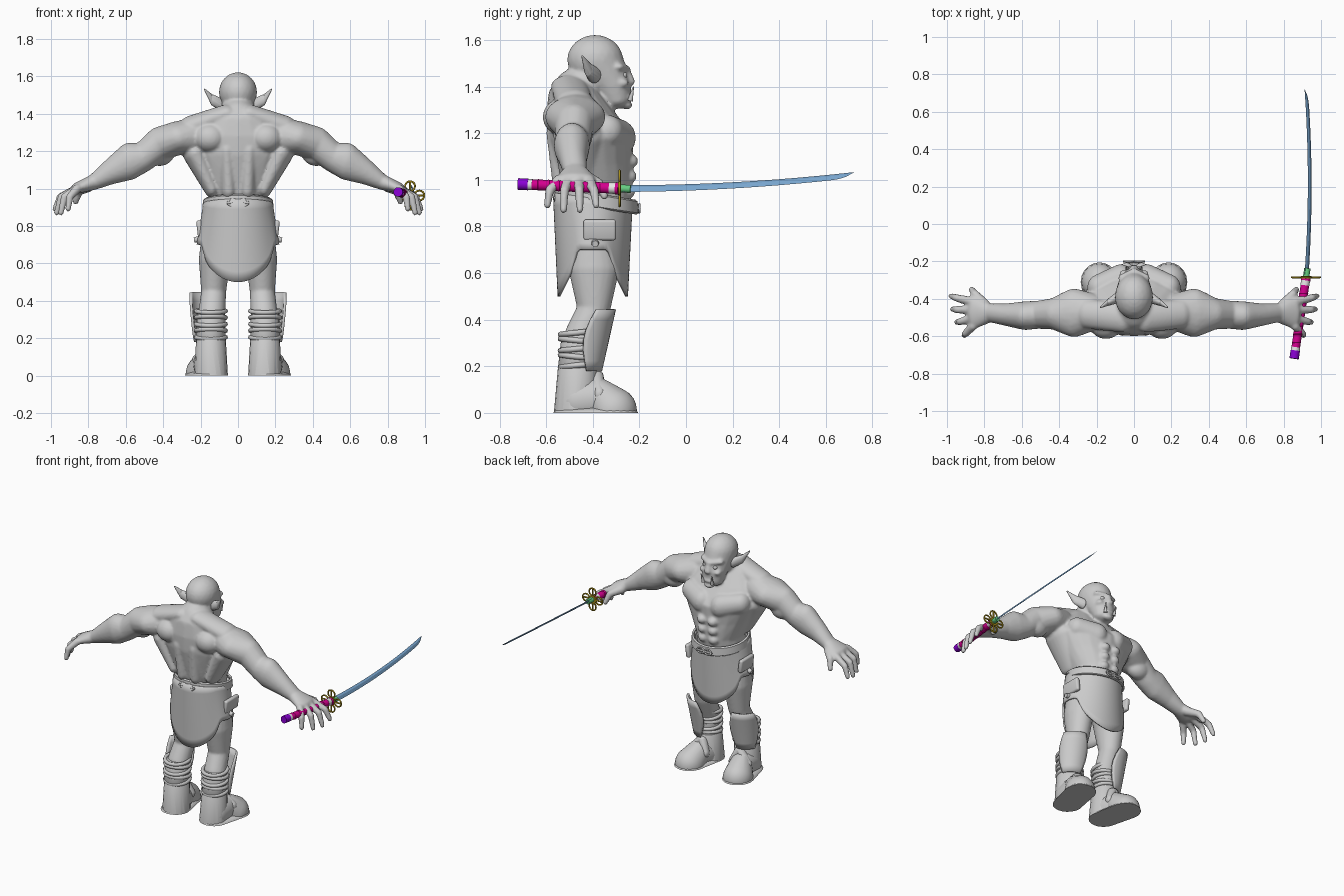
import bpy, bmesh, math
from mathutils import Matrix, Vector

default_cube = bpy.data.objects.get("Cube")
if default_cube:
    bpy.data.objects.remove(default_cube)


def make_material(name, red, green, blue):
    material = bpy.data.materials.new(name)
    material.use_nodes = True
    color = (red, green, blue, 1)
    material.diffuse_color = color
    material.node_tree.nodes["Principled BSDF"].inputs["Base Color"].default_value = color
    return material


GREY = make_material("plain grey", .6, .6, .6)
STEEL = make_material("steel blue", .19, .38, .62)
GREEN = make_material("collar green", .13, .6, .22)
MAGENTA = make_material("wrap magenta", .65, .0, .27)
PURPLE = make_material("pommel purple", .25, .0, .65)
GOLD = make_material("guard gold", .4, .28, .01)
WHITE = make_material("ring white", .8, .8, .8)

# Unit sphere points shared by every rounded hull
template = bmesh.new()
bmesh.ops.create_icosphere(template, subdivisions=3, radius=1)
SPHERE = [vert.co.copy() for vert in template.verts]
template.free()


def hull_chain(bm, *balls):
    """Wrap each neighbouring pair of ellipsoids (centre, radii) in a convex skin."""
    for group in list(zip(balls, balls[1:])) or [balls]:
        points = []
        for ball in group:
            center, radii = Vector(ball[:3]), ball[3:] * (3 if len(ball) == 4 else 1)
            points += [bm.verts.new(center + Vector(p * r for p, r in zip(point, radii)))
                       for point in SPHERE]
        result = bmesh.ops.convex_hull(bm, input=points)
        loose = {e for e in result["geom_interior"] + result["geom_unused"]
                 if isinstance(e, bmesh.types.BMVert)}
        bmesh.ops.delete(bm, geom=list(loose), context="VERTS")


def finish(name, bm, material, mirror=False, voxel=0, thickness=0, angle=40):
    bmesh.ops.recalc_face_normals(bm, faces=bm.faces)
    mesh = bpy.data.meshes.new(name)
    bm.to_mesh(mesh)
    bm.free()
    obj = bpy.data.objects.new(name, mesh)
    bpy.context.collection.objects.link(obj)
    mesh.materials.append(material)
    bpy.ops.object.select_all(action="DESELECT")
    obj.select_set(True)
    bpy.context.view_layer.objects.active = obj
    bpy.ops.object.shade_smooth_by_angle(angle=math.radians(angle))
    if thickness:
        solid = obj.modifiers.new("thickness", "SOLIDIFY")
        solid.thickness, solid.offset = thickness, 0
    if mirror:
        obj.modifiers.new("mirror", "MIRROR").use_mirror_merge = False
    if voxel:
        remesh = obj.modifiers.new("blend", "REMESH")
        remesh.mode, remesh.voxel_size, remesh.use_smooth_shade = "VOXEL", voxel, True
        smooth = obj.modifiers.new("soften", "SMOOTH")
        smooth.factor, smooth.iterations = .5, 5
    return obj


def loft(bm, rings, closed=True):
    """Skin a list of point rings."""
    rows = [[bm.verts.new(point) for point in ring] for ring in rings]
    for low, high in zip(rows, rows[1:]):
        for i in range(len(low) - (not closed)):
            j = (i + 1) % len(low)
            bm.faces.new((low[i], low[j], high[j], high[i]))
    return rows


def rod(name, start, end, radius, end_radius, material, mirror=False):
    start, end = Vector(start), Vector(end)
    axis = end - start
    bm = bmesh.new()
    place = Matrix.Translation((start + end) / 2) @ axis.to_track_quat("Z", "Y").to_matrix().to_4x4()
    bmesh.ops.create_cone(bm, cap_ends=True, segments=16, radius1=radius,
                          radius2=end_radius, depth=axis.length, matrix=place)
    return finish(name, bm, material, mirror)


def torus(name, center, major, minor, material, stretch=1, tilt=0, upright=True, mirror=False):
    bm = bmesh.new()
    turn = Matrix.Rotation(math.pi / 2 if upright else tilt, 4, "X")
    rings = []
    for i in range(28):
        a = math.tau * i / 28
        ring = []
        for k in range(8):
            b = math.tau * k / 8
            reach = major + minor * math.cos(b)
            local = Vector((reach * math.cos(a) * stretch, reach * math.sin(a), minor * math.sin(b)))
            ring.append(Vector(center) + turn @ local)
        rings.append(ring)
    rows = loft(bm, rings + rings[:1])
    bmesh.ops.remove_doubles(bm, verts=bm.verts, dist=.0001)
    return finish(name, bm, material, mirror, angle=60)


# Body: half of the figure, mirrored and blended into one skin
body = bmesh.new()
hull_chain(body, (0, -.39, .8, .16, .13, .08), (0, -.385, .95, .155, .155, .05),
           (0, -.40, 1.07, .215, .17, .05), (0, -.41, 1.18, .27, .185, .05),
           (0, -.45, 1.28, .26, .15, .05), (0, -.48, 1.37, .19, .11, .05),
           (0, -.48, 1.42, .11, .08, .03))
# Chest, stomach and back muscles
hull_chain(body, (.07, -.29, 1.18, .07, .075, .08), (.19, -.34, 1.21, .06, .07, .07))
for row in range(3):
    hull_chain(body, (.04, -.255 + .006 * row, .95 + .065 * row, .036, .038, .032))
hull_chain(body, (.05, -.52, 1.0, .04, .055, .06), (.06, -.54, 1.2, .04, .06, .06))
hull_chain(body, (.15, -.53, 1.27, .09, .085, .08))
hull_chain(body, (.23, -.46, 1.19, .065, .11, .07), (.14, -.46, 1.0, .04, .08, .05))
hull_chain(body, (.06, -.5, 1.40, .06, .08, .05), (.25, -.48, 1.33, .06, .08, .06))
# Arm
hull_chain(body, (.23, -.47, 1.28, .1), (.32, -.475, 1.27, .1, .13, .09),
           (.42, -.48, 1.24, .08, .085, .09), (.51, -.485, 1.165, .075, .075, .078),
           (.58, -.49, 1.145, .08, .077, .1), (.68, -.485, 1.09, .06, .06, .068),
           (.77, -.475, 1.035, .04, .05, .042), (.85, -.475, 1.005, .04, .085, .03))
hull_chain(body, (.42, -.46, 1.19, .08, .06, .07))
# Fingers and thumb
for i in range(4):
    f = i / 3
    droop = .86 + .02 * abs(i - 1.5)
    hull_chain(body, (.86, -.415 - .13 * f, 1.0, .024),
               (.95 - .05 * f * f, -.395 - .19 * f, .955, .02),
               (.978 - .07 * f * f, -.385 - .21 * f, droop, .015))
hull_chain(body, (.80, -.43, 1.01, .03), (.85, -.375, .985, .022), (.868, -.35, .93, .016))
# Leg
hull_chain(body, (.09, -.40, .8, .1), (.125, -.395, .62, .085, .11, .08),
           (.13, -.395, .45, .067, .072, .05), (.14, -.45, .33, .072), (.14, -.47, .15, .065))
# Neck, skull and jaw
hull_chain(body, (0, -.47, 1.38, .1), (0, -.39, 1.45, .085))
hull_chain(body, (0, -.39, 1.515, .102, .12, .107), (0, -.325, 1.41, .083, .09, .05),
           (0, -.3, 1.345, .068, .062, .04))
# Brow, cheek, nose, lips
hull_chain(body, (0, -.262, 1.475, .03, .025, .016), (.06, -.29, 1.485, .025, .025, .016))
hull_chain(body, (.055, -.275, 1.415, .025, .03, .02))
hull_chain(body, (0, -.255, 1.46, .016, .02, .02), (0, -.238, 1.42, .025, .02, .015))
hull_chain(body, (0, -.25, 1.355, .045, .022, .014))
hull_chain(body, (0, -.255, 1.32, .035, .025, .018))
finish("body", body, GREY, mirror=True, voxel=.008)

# Ears, eyes and tusks
ears = bmesh.new()
hull_chain(ears, (.092, -.395, 1.45, .015, .03, .035), (.14, -.42, 1.475, .008, .018, .03),
           (.178, -.445, 1.53, .004))
finish("ears", ears, GREY, mirror=True)
eyes = bmesh.new()
hull_chain(eyes, (.038, -.268, 1.448, .016))
finish("eyes", eyes, GREY, mirror=True)
rod("tusks", (.034, -.24, 1.34), (.042, -.225, 1.40), .012, .002, GREY, mirror=True)


# Skirt: short at the hips, pointed at front and back
def skirt_ring(level):
    ring = []
    for i in range(64):
        a = math.tau * i / 64
        reach = abs(math.sin(a))
        flap = min(max((reach - .45) / .2, 0), 1)
        hem = .70 - .1 * flap - .1 * max(reach - .65, 0) / .35
        top = .92 - .025 * math.sin(a)
        ring.append((math.cos(a) * (.18 + .035 * level), -.4 + math.sin(a) * (.165 - .02 * level),
                     top + (hem - top) * level))
    return ring


skirt = bmesh.new()
loft(skirt, [skirt_ring(step / 8) for step in range(9)])
finish("skirt", skirt, GREY, thickness=.012)

# Belt with paired buckle rings at front and back
belt = bmesh.new()
loft(belt, [[((.172 + bulge) * math.cos(math.tau * i / 48),
              -.385 + (.162 + bulge) * math.sin(math.tau * i / 48),
              .91 + rise - .028 * math.sin(math.tau * i / 48)) for i in range(48)]
            for rise, bulge in ((-.026, .008), (-.022, .014), (.022, .01), (.028, .003))])
finish("belt", belt, GREY, thickness=.012)
for side, (y, z) in {"front": (-.2, .878), "back": (-.562, .925)}.items():
    torus(side + "_buckle_rings", (.028, y, z), .018, .005, GREY, stretch=1.4, mirror=True)
    rod(side + "_buckle_pin", (-.06, y, z), (.06, y, z), .006, .006, GREY)

# Hip pouches
pouch = bmesh.new()
bmesh.ops.create_cube(pouch, size=1, matrix=Matrix.Translation((.204, -.37, .785)) @
                      Matrix.Rotation(.12, 4, "Y") @ Matrix.Diagonal((.03, .14, .09, 1)))
bmesh.ops.bevel(pouch, geom=pouch.edges[:], offset=.012, segments=3, affect="EDGES", profile=.5)
finish("hip_pouches", pouch, GREY, mirror=True)
rod("pouch_toggles", (.2, -.39, .73), (.235, -.39, .725), .018, .014, GREY, mirror=True)

# Boots: shaft, foot with flat sole, ankle strap
boots = bmesh.new()
hull_chain(boots, (.142, -.475, 0, .088, .092, .03), (.145, -.465, .19, .08, .085, .02),
           (.145, -.455, .34, .076, .078, .012))
hull_chain(boots, (.15, -.46, .05, .085, .09, .1), (.165, -.37, .06, .075, .06, .09),
           (.185, -.31, .01, .095, .1, .10))
hull_chain(boots, (.148, -.475, 0, .095, .095, .025), (.185, -.31, 0, .1, .105, .03))
bmesh.ops.bisect_plane(boots, geom=boots.verts[:] + boots.edges[:] + boots.faces[:],
                       plane_co=(0, 0, 0), plane_no=(0, 0, 1), clear_inner=True)
bmesh.ops.holes_fill(boots, edges=[e for e in boots.edges if e.is_boundary])
finish("boots", boots, GREY, mirror=True)
strap = bmesh.new()
hull_chain(strap, (.1, -.365, .08, .02, .025, .03), (.145, -.385, .165, .03, .03, .015))
hull_chain(strap, (.145, -.385, .165, .03, .03, .015), (.225, -.37, .08, .02, .025, .03))
finish("instep_straps", strap, GREY, mirror=True)
for i in range(5):
    torus("boot_wrap", (.145, -.46, .205 + .035 * i), .079, .012, GREY,
          tilt=.1 * (-1) ** i, upright=False, mirror=True)

# Shin guards: curved plates facing forward and outward
guard = bmesh.new()
plates = []
for step in range(7):
    t = step / 6
    spread = .65 + .35 * math.sin(math.pi * t)
    reach = .088 + .025 * t
    plates.append([(.145 + reach * math.sin(a), -.455 + .035 * t + reach * math.cos(a), .18 + .265 * t)
                   for a in (.6 + spread * (k / 5 - 1) for k in range(11))])
loft(guard, plates, closed=False)
finish("shin_guards", guard, GREY, mirror=True, thickness=.014)

# Sword grip, rings and pommel along one axis
butt, hilt = Vector((.856, -.72, .982)), Vector((.92, -.285, .963))
for name, start, end, radius, material in (
        ("pommel", 0, .1, .025, PURPLE), ("rear_ring", .1, .14, .024, WHITE),
        ("grip", .14, .9, .023, MAGENTA), ("front_ring", .9, .96, .024, WHITE),
        ("grip_collar", .96, .99, .026, MAGENTA), ("blade_collar", 1, 1.11, .017, GREEN)):
    rod(name, butt.lerp(hilt, start), butt.lerp(hilt, end), radius, radius, material)
for i in range(7):
    middle = butt.lerp(hilt, .2 + .1 * i)
    torus("grip_wrap", middle, .021, .004, MAGENTA)

# Openwork sword guard with four lobes
rod("guard_disc", hilt - Vector((0, .006, 0)), hilt + Vector((0, .006, 0)), .028, .028, GOLD)
for i in range(4):
    a = math.pi / 2 * i
    out = Vector((math.cos(a), 0, math.sin(a)))
    torus("guard_lobe", hilt + out * .05, .026, .005, GOLD)
    rod("guard_spoke", hilt, hilt + out * .078, .006, .005, GOLD)

# Curved blade: thin diamond section, tapering to the spine at the tip
blade = bmesh.new()
across, flat = Vector((-.6, 0, .8)), Vector((.8, 0, .6))
sections = []
for step in range(31):
    t = step / 30
    spine = Vector((.912 + .07 * t - .07 * t * t, -.27 + .99 * t, .977 + .056 * t * t))
    width = (.036 - .006 * t) * min(1, .04 + math.sqrt((1 - t) * 12))
    thick = .0045 * min(1, .1 + (1 - t) * 12)
    sections.append([spine, spine - across * width * .4 + flat * thick,
                     spine - across * width, spine - across * width * .4 - flat * thick])
rows = loft(blade, sections)
for end in (rows[0], rows[-1]):
    blade.faces.new(end)
finish("blade", blade, STEEL, angle=25)
